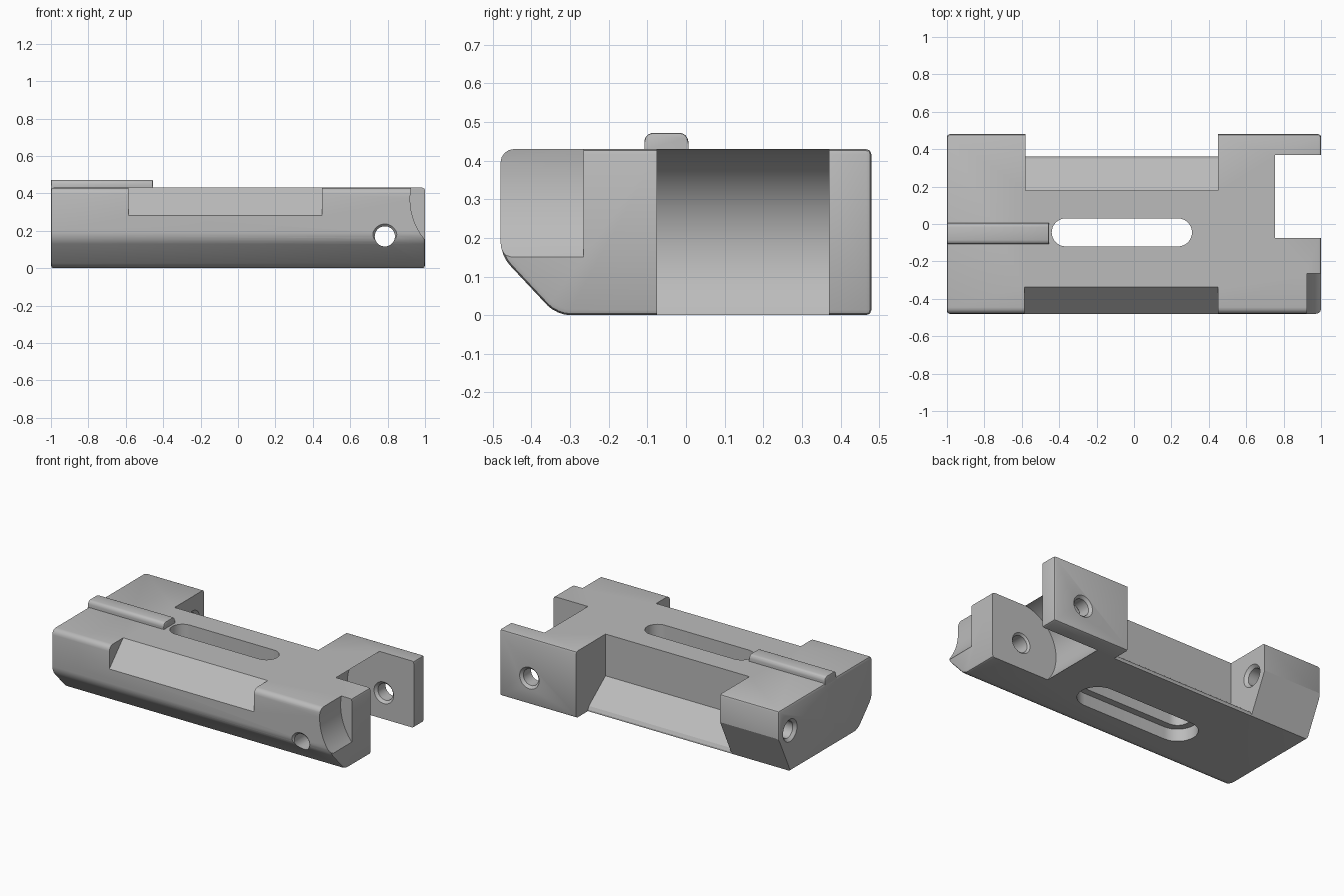
import bpy, bmesh, math
from mathutils import Vector, Matrix

if "Cube" in bpy.data.objects:
    bpy.data.objects.remove(bpy.data.objects["Cube"], do_unlink=True)

grey = bpy.data.materials.new("machined_grey")
grey.use_nodes = True
COLOUR = (0.5, 0.5, 0.5, 1)
grey.diffuse_color = COLOUR
grey.node_tree.nodes["Principled BSDF"].inputs["Base Color"].default_value = COLOUR


def make(name, bm):
    bmesh.ops.recalc_face_normals(bm, faces=bm.faces)
    mesh = bpy.data.meshes.new(name)
    bm.to_mesh(mesh)
    bm.free()
    mesh.materials.append(grey)
    obj = bpy.data.objects.new(name, mesh)
    bpy.context.collection.objects.link(obj)
    return obj


def prism(points, axis, start, end):
    """Extrude a profile along x (points y,z), y (points x,z) or z (points x,y)."""
    place = {"x": lambda a, b, t: (t, a, b),
             "y": lambda a, b, t: (a, t, b),
             "z": lambda a, b, t: (a, b, t)}[axis]
    bm = bmesh.new()
    face = bm.faces.new([bm.verts.new(place(a, b, start)) for a, b in points])
    new = bmesh.ops.extrude_face_region(bm, geom=[face])["geom"]
    move = Vector(place(0, 0, end - start))
    bmesh.ops.translate(bm, vec=move, verts=[v for v in new if isinstance(v, bmesh.types.BMVert)])
    bmesh.ops.recalc_face_normals(bm, faces=bm.faces)
    return bm


def arc(cx, cy, r, start, end, steps):
    angles = [math.radians(start + (end - start) * i / steps) for i in range(steps + 1)]
    return [(cx + r * math.cos(a), cy + r * math.sin(a)) for a in angles]


def box(x0, x1, y0, y1, z0, z1):
    return prism([(x0, y0), (x1, y0), (x1, y1), (x0, y1)], "z", z0, z1)


def capsule(x0, x1, y, r):
    return arc(x1, y, r, -90, 90, 16) + arc(x0, y, r, 90, 270, 16)


def round_edges(bm, width, segments, rule):
    edges = [e for e in bm.edges if e.calc_face_angle(0) > 0.5 and rule(e)]
    bmesh.ops.bevel(bm, geom=edges, offset=width, segments=segments,
                    profile=0.5, affect="EDGES", clamp_overlap=True)


def cut(target, bm):
    cutter = make("cutter", bm)
    cutter.hide_render = True
    mod = target.modifiers.new("cut", "BOOLEAN")
    mod.operation, mod.solver, mod.object = "DIFFERENCE", "EXACT", cutter
    bpy.context.view_layer.objects.active = target
    bpy.ops.object.modifier_apply(modifier=mod.name)
    bpy.data.objects.remove(cutter, do_unlink=True)


def bore(target, centre, length, r, rim, axis):
    """Round hole with a small countersink at both ends, lying along x or y."""
    half, sink = length / 2, rim - r
    rings = [(-half - sink, rim + sink), (-half + sink, r), (half - sink, r), (half + sink, rim + sink)]
    bm = bmesh.new()
    loops = [[bm.verts.new((x, y, t)) for x, y in arc(0, 0, rad, 0, 360, 32)[:-1]] for t, rad in rings]
    for lower, upper in zip(loops, loops[1:]):
        for i in range(32):
            j = (i + 1) % 32
            bm.faces.new((lower[i], lower[j], upper[j], upper[i]))
    bm.faces.new(loops[0])
    bm.faces.new(loops[-1])
    turn = Matrix.Rotation(math.pi / 2, 4, "Y" if axis == "x" else "X")
    bmesh.ops.transform(bm, matrix=Matrix.Translation(centre) @ turn, verts=bm.verts)
    bmesh.ops.recalc_face_normals(bm, faces=bm.faces)
    cut(target, bm)


# Main block with chamfered lower front and softened edges
FRONT, BACK, TOP = -0.48, 0.48, 0.43
bm = prism([(FRONT, 0.155), (-0.335, 0), (BACK, 0), (BACK, TOP), (FRONT, TOP)], "x", -1, 1)
round_edges(bm, 0.035, 4, lambda e: abs(e.verts[0].co.x - e.verts[1].co.x) > 1
            and e.verts[0].co.y < 0)
round_edges(bm, 0.014, 2, lambda e: True)
body = make("body", bm)

# Rear recess with sloping ledge, and chamfer under the rear left block
cut(body, prism([(0.18, 0.6), (0.18, 0.16), (0.35, 0.03), (0.36, 0.01), (0.36, -0.1),
                 (0.6, -0.1), (0.6, 0.6)], "x", -0.58, 0.45))
cut(body, prism([(0.504, 0.3), (0.312, -0.1), (0.7, -0.1), (0.7, 0.3)], "x", -1.1, -0.5))

# Sloping front recess
cut(body, prism([(-0.29, 0.48), (-0.54, 0.22), (-0.7, 0.22), (-0.7, 0.48)], "x", -0.585, 0.45))

# Fork gap with a hollow round back wall
gap = arc(0.785, 0.17, 0.262, 90, 270, 32)
cut(body, prism([(1.2, 0.6), (0.775, 0.6)] + gap + [(1.2, -0.092)], "y", -0.075, 0.37))
cut(body, prism([(0.592, 0.002), (0.592, -0.2), (1.2, -0.2), (1.2, 0.002)], "y", -0.075, 0.37))

# Scooped corner on the front fork arm
scoop = prism(arc(1.26, 0.37, 0.34, 0, 360, 64)[:-1], "y", -0.7, -0.265)
cut(body, scoop)

# Pin holes in the fork arms and the cross hole in the rear left block
bore(body, (0.785, -0.2775, 0.17), 0.405, 0.054, 0.066, "y")
bore(body, (0.785, 0.425, 0.17), 0.11, 0.054, 0.07, "y")
bore(body, (-0.79, 0.365, 0.265), 0.42, 0.054, 0.072, "x")

# Long slot, wider underneath
cut(body, prism(capsule(-0.365, 0.235, -0.045, 0.075), "z", -0.2, 0.7))
cut(body, prism(capsule(-0.365, 0.235, -0.045, 0.12), "z", -0.2, 0.08))

# Raised rail on top
bm = box(-1, -0.455, -0.108, 0.006, 0.4, 0.472)
round_edges(bm, 0.022, 3, lambda e: min(v.co.z for v in e.verts) > 0.45
            and abs(e.verts[0].co.x - e.verts[1].co.x) > 0.1)
round_edges(bm, 0.012, 2, lambda e: min(v.co.z for v in e.verts) > 0.42)
rail = make("top_rail", bm)

for obj in (body, rail):
    bpy.ops.object.select_all(action="DESELECT")
    obj.select_set(True)
    bpy.context.view_layer.objects.active = obj
    bpy.ops.object.shade_smooth_by_angle(angle=math.radians(25))
